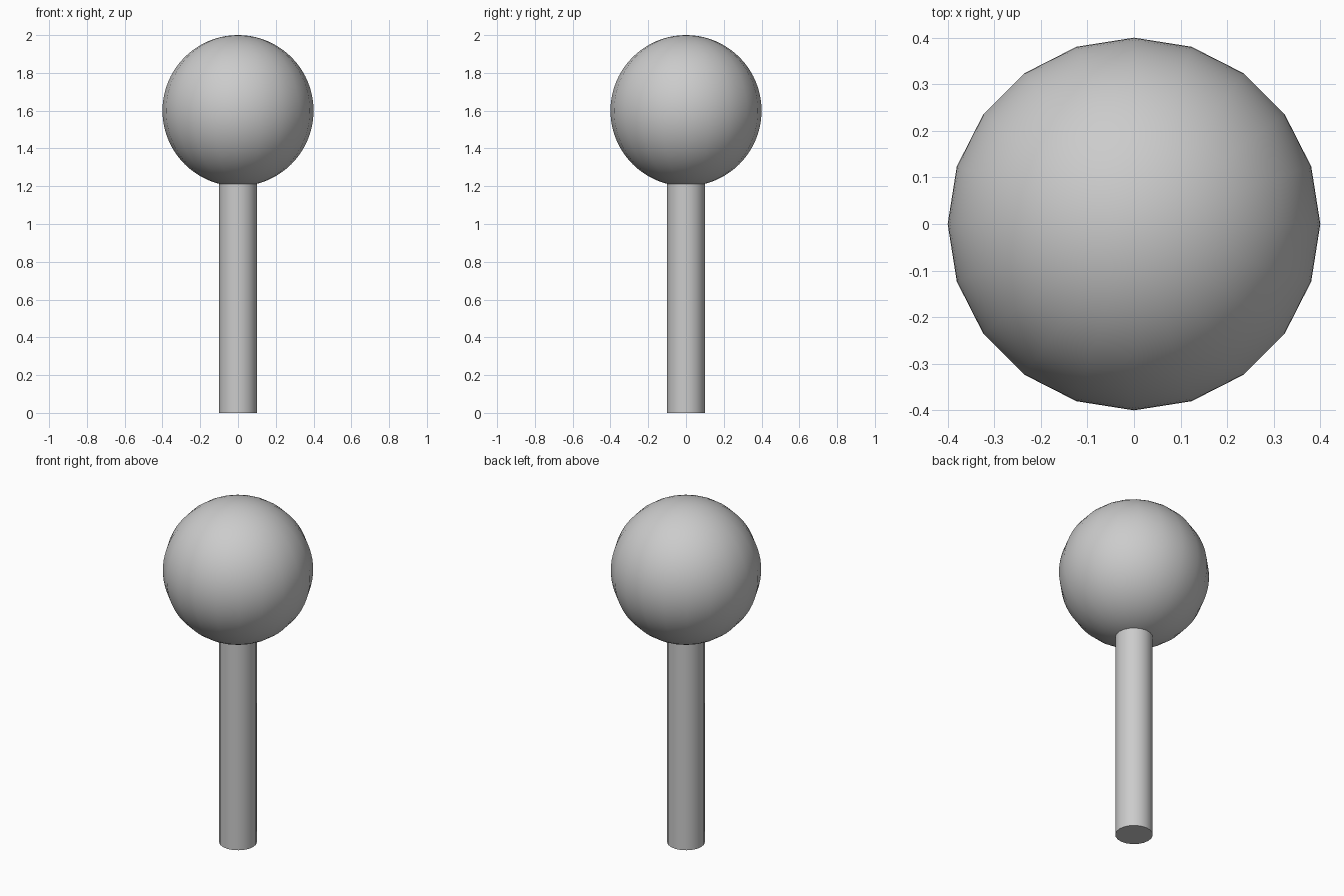
import bpy
import math

if "Cube" in bpy.data.objects:
    bpy.data.objects.remove(bpy.data.objects["Cube"])

SIDES = 20
HEAD_R, HEAD_Z = 0.4, 1.6
STEM_R, STEM_TOP = 0.1, 1.25


def finish(name):
    obj = bpy.context.object
    obj.name = obj.data.name = name
    bpy.ops.object.shade_smooth_by_angle(angle=math.radians(30))
    return obj


# Round stem, its top end tucked inside the ball
bpy.ops.mesh.primitive_cylinder_add(vertices=SIDES, radius=STEM_R, depth=STEM_TOP,
                                    location=(0, 0, STEM_TOP / 2))
finish("stem")

# Ball: 20 sides around, finer rings from pole to pole
bpy.ops.mesh.primitive_uv_sphere_add(segments=SIDES, ring_count=40, radius=HEAD_R,
                                     location=(0, 0, HEAD_Z))
finish("ball_head")
